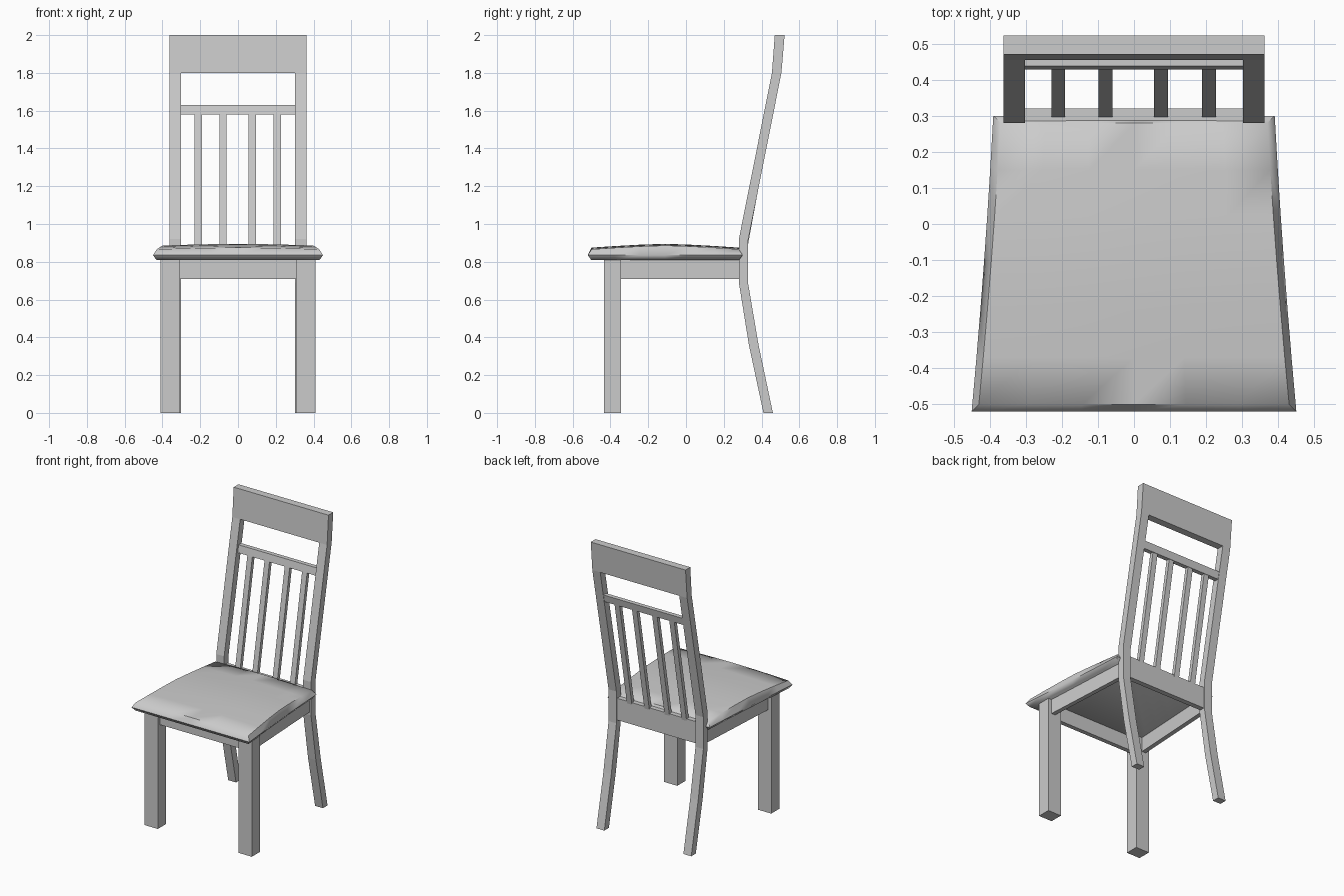
import bpy
import bmesh
import math
from mathutils import Vector

cube = bpy.data.objects.get("Cube")
if cube:
    bpy.data.objects.remove(cube, do_unlink=True)

grey = bpy.data.materials.new("plain_grey")
grey.use_nodes = True
grey.diffuse_color = (0.6, 0.6, 0.6, 1)
grey.node_tree.nodes["Principled BSDF"].inputs["Base Color"].default_value = (0.6, 0.6, 0.6, 1)


def finish(name, bm):
    """Turn a bmesh into a named object with the chair material."""
    bmesh.ops.recalc_face_normals(bm, faces=bm.faces)
    mesh = bpy.data.meshes.new(name)
    bm.to_mesh(mesh)
    bm.free()
    mesh.materials.append(grey)
    obj = bpy.data.objects.new(name, mesh)
    bpy.context.collection.objects.link(obj)
    return obj


def prism(name, points, offset):
    """Extrude a closed outline along an offset."""
    bm = bmesh.new()
    face = bm.faces.new([bm.verts.new(p) for p in points])
    result = bmesh.ops.extrude_face_region(bm, geom=[face], use_keep_orig=True)
    moved = [v for v in result["geom"] if isinstance(v, bmesh.types.BMVert)]
    bmesh.ops.translate(bm, verts=moved, vec=Vector(offset))
    return finish(name, bm)


def side_prism(name, profile, x0, x1):
    """Extrude a (y, z) profile from x0 to x1."""
    return prism(name, [(x0, y, z) for y, z in profile], (x1 - x0, 0, 0))


def box(name, x0, x1, y0, y1, z0, z1):
    return side_prism(name, [(y0, z0), (y1, z0), (y1, z1), (y0, z1)], x0, x1)


# Curved back posts, front edge up and back edge down
post = [(0.41, 0), (0.333, 0.36), (0.28, 0.69), (0.28, 0.92), (0.455, 1.8), (0.47, 2),
        (0.522, 2), (0.505, 1.8), (0.328, 0.91), (0.328, 0.69), (0.384, 0.36), (0.46, 0)]

for side, s in (("left", 1), ("right", -1)):
    side_prism(side + "_back_post", post, s * 0.302, s * 0.362)
    box(side + "_front_leg", s * 0.308, s * 0.41, -0.435, -0.345, 0, 0.815)
    # Side apron tapers inward toward the back
    prism(side + "_apron",
          [(s * 0.385, -0.35, 0.71), (s * 0.35, 0.29, 0.71),
           (s * 0.32, 0.29, 0.71), (s * 0.355, -0.35, 0.71)], (0, 0, 0.105))

# Front apron and back rail
box("front_apron", -0.32, 0.32, -0.41, -0.38, 0.71, 0.815)
box("back_apron", -0.31, 0.31, 0.285, 0.32, 0.71, 0.86)

# Top rail and cross bar between the posts
side_prism("top_rail", [(0.455, 1.8), (0.47, 2), (0.522, 2), (0.505, 1.8)], -0.302, 0.302)
side_prism("cross_bar", [(0.428, 1.58), (0.438, 1.63), (0.468, 1.63), (0.458, 1.58)], -0.31, 0.31)

# Leaning slats
slat = [(0.293, 0.84), (0.431, 1.59), (0.457, 1.59), (0.319, 0.84)]
for i, x in enumerate((-0.21, -0.079, 0.075, 0.208)):
    side_prism("slat_%d" % (i + 1), slat, x - 0.019, x + 0.019)

# Domed seat: a grid with its border extruded down to the rim and the underside
bm = bmesh.new()
bmesh.ops.create_grid(bm, x_segments=6, y_segments=6, size=1)
layers = [(list(bm.verts), 0.02, 0.866)]
border = [e for e in bm.edges if e.is_boundary]
for inset, z in ((0, 0.835), (0.018, 0.81)):
    new = bmesh.ops.extrude_edge_only(bm, edges=border)["geom"]
    border = [e for e in new if isinstance(e, bmesh.types.BMEdge) and e.is_boundary]
    layers.append(([v for v in new if isinstance(v, bmesh.types.BMVert)], inset, z))
bmesh.ops.holes_fill(bm, edges=border, sides=0)
for n, (verts, inset, z) in enumerate(layers):
    for v in verts:
        a, b = v.co.x, v.co.y
        width = 0.416 - 0.03 * b + 0.004 * b * b - inset
        rise = 0
        if n == 0:
            rise = 0.02 * (1 - abs(b) ** 1.4) + 0.009 * (1 - abs(a) ** 1.6)
        v.co = (a * width, -0.11 + b * (0.41 - inset), z + rise)
seat = finish("seat", bm)
bpy.ops.object.select_all(action="DESELECT")
seat.select_set(True)
bpy.context.view_layer.objects.active = seat
bpy.ops.object.shade_smooth_by_angle(angle=math.radians(58))
